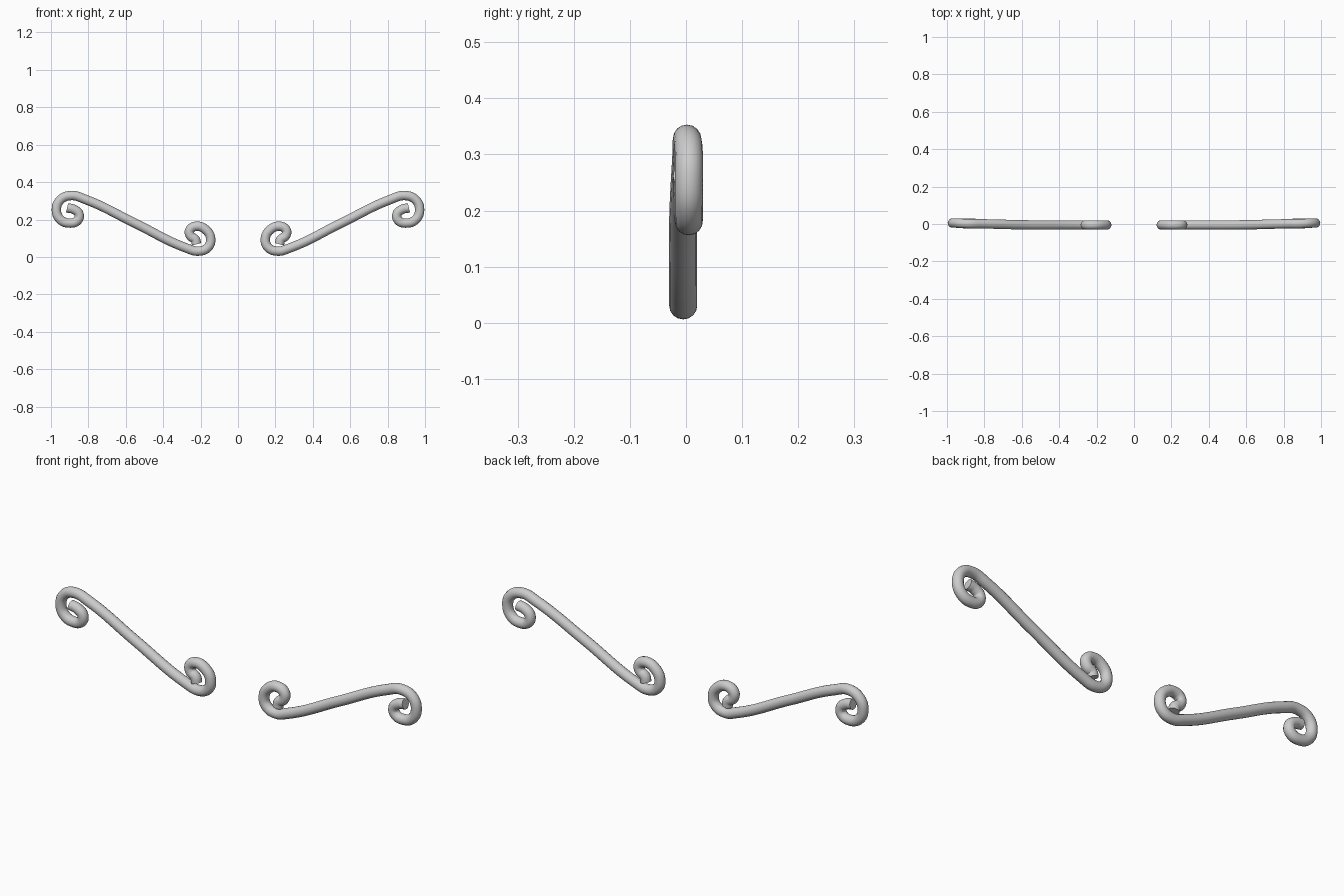
import bpy

if "Cube" in bpy.data.objects:
    bpy.data.objects.remove(bpy.data.objects["Cube"])

# Centreline of one scroll bar (x, y, z), from inner curl tip to outer curl tip
PATH = [
    (.222, -.005, .068), (.228, -.005, .092), (.254, -.005, .113),
    (.258, -.005, .143), (.222, -.005, .164), (.172, -.005, .145),
    (.146, -.005, .098), (.162, -.005, .050), (.212, -.005, .031),
    (.275, -.005, .047), (.560, -.005, .185), (.815, .001, .307),
    (.893, .002, .328), (.951, .005, .304), (.971, .005, .250),
    (.950, .005, .200), (.902, .005, .181), (.858, .004, .195),
    (.850, .003, .228), (.878, .002, .254), (.914, .002, .262),
]


def scroll_bar(name, side):
    # Round rod swept along a smooth path
    curve = bpy.data.curves.new(name, 'CURVE')
    curve.dimensions = '3D'
    curve.bevel_depth = 0.025
    curve.bevel_resolution = 6
    curve.resolution_u = 8
    curve.use_fill_caps = True
    spline = curve.splines.new('BEZIER')
    spline.bezier_points.add(len(PATH) - 1)
    for p, (x, y, z) in zip(spline.bezier_points, PATH):
        p.co = (side * x, y, z)
        p.handle_left_type = p.handle_right_type = 'AUTO'
    obj = bpy.data.objects.new(name, curve)
    bpy.context.collection.objects.link(obj)
    # Turn into a mesh with smooth sides and crisp end caps
    bpy.ops.object.select_all(action='DESELECT')
    obj.select_set(True)
    bpy.context.view_layer.objects.active = obj
    bpy.ops.object.convert(target='MESH')
    bpy.ops.object.shade_smooth_by_angle()


scroll_bar("scroll_bar_right", 1)
scroll_bar("scroll_bar_left", -1)
